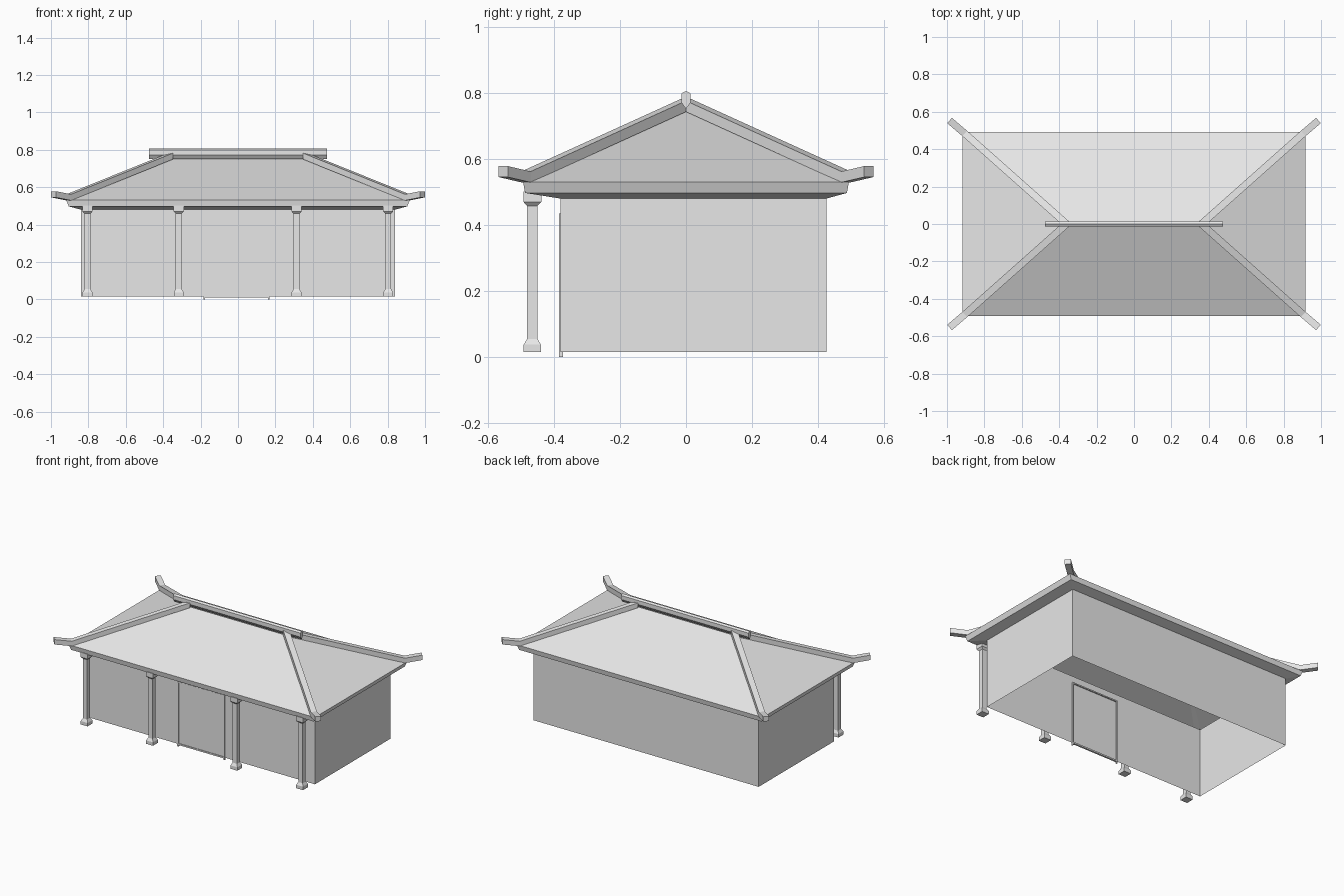
import bpy
import bmesh
from mathutils import Vector

old = bpy.data.objects.get("Cube")
if old:
    bpy.data.objects.remove(old, do_unlink=True)

grey = bpy.data.materials.new("plain_grey")
grey.use_nodes = True
GREY = (0.8, 0.8, 0.8, 1)
grey.diffuse_color = GREY
grey.node_tree.nodes["Principled BSDF"].inputs["Base Color"].default_value = GREY


def finish(name, bm):
    bmesh.ops.recalc_face_normals(bm, faces=bm.faces)
    mesh = bpy.data.meshes.new(name)
    bm.to_mesh(mesh)
    bm.free()
    mesh.materials.append(grey)
    obj = bpy.data.objects.new(name, mesh)
    bpy.context.collection.objects.link(obj)
    return obj


def rect(x, y0, y1, z):
    """Corners of a level rectangle, symmetric in x."""
    return [(-x, y0, z), (x, y0, z), (x, y1, z), (-x, y1, z)]


def loft(name, rings, caps=True):
    """Skin a list of closed rings that share one vertex count."""
    bm = bmesh.new()
    loops = [[bm.verts.new(p) for p in ring] for ring in rings]
    n = len(loops[0])
    for a, b in zip(loops, loops[1:]):
        for i in range(n):
            j = (i + 1) % n
            bm.faces.new((a[i], a[j], b[j], b[i]))
    if caps:
        bm.faces.new(loops[0])
        bm.faces.new(loops[-1])
    return finish(name, bm)


def box(name, x0, x1, y0, y1, z0, z1):
    rings = [[(x0, y0, z), (x1, y0, z), (x1, y1, z), (x0, y1, z)] for z in (z0, z1)]
    return loft(name, rings)


def beam(name, path, section):
    """Sweep an upright section (side, height) along a path in one vertical plane."""
    path = [Vector(p) for p in path]
    along = path[-1] - path[0]
    side = Vector((-along.y, along.x, 0)).normalized()
    rings = [[p + side * s + Vector((0, 0, h)) for s, h in section] for p in path]
    return loft(name, rings)


# Walls: open shell without floor or ceiling
WALL_X, WALL_FRONT, WALL_BACK, WALL_TOP = 0.84, -0.38, 0.425, 0.48
loft("walls", [rect(WALL_X, WALL_FRONT, WALL_BACK, z) for z in (0.015, WALL_TOP)], caps=False)

# Hipped roof: sloping soffit, fascia, four slopes
bm = bmesh.new()
rings = [rect(WALL_X, WALL_FRONT, WALL_BACK, WALL_TOP),
         rect(0.905, -0.487, 0.487, 0.497),
         rect(0.918, -0.493, 0.493, 0.53)]
rings = [[bm.verts.new(p) for p in ring] for ring in rings]
for a, b in zip(rings, rings[1:]):
    for i in range(4):
        j = (i + 1) % 4
        bm.faces.new((a[i], a[j], b[j], b[i]))
fl, fr, br, bl = rings[-1]
left = bm.verts.new((-0.36, 0, 0.747))
right = bm.verts.new((0.36, 0, 0.747))
for face in ((fl, fr, right, left), (br, bl, left, right), (fr, br, right), (bl, fl, left)):
    bm.faces.new(face)
finish("roof", bm)

# Ridge beam with pointed top and bottom
ridge = [(0, -0.055), (0.014, -0.035), (0.014, -0.008), (0, 0), (-0.014, -0.008), (-0.014, -0.035)]
beam("ridge_beam", [(-0.475, 0, 0.806), (0.475, 0, 0.806)], ridge)

# Hip beams with upturned tips
hip = [(-0.019, -0.033), (0.019, -0.033), (0.019, 0), (-0.019, 0)]
for sx, side_name in ((1, "left"), (-1, "right")):
    for sy, end_name in ((-1, "front"), (1, "back")):
        path = [(0.36, 0, 0.782), (0.905, 0.484, 0.562), (0.986, 0.553, 0.578)]
        beam(f"hip_beam_{end_name}_{side_name}", [(sx * x, sy * y, z) for x, y, z in path], hip)

# Porch columns with flared base and cap
COLUMN_Y = -0.465
profile = [(0.026, 0.015), (0.026, 0.038), (0.016, 0.055),
           (0.016, 0.458), (0.027, 0.47), (0.027, 0.502)]
for k, cx in enumerate((-0.805, -0.317, 0.313, 0.803)):
    rings = []
    for r, z in profile:
        rings.append([(cx + dx * r, COLUMN_Y + dy * r, z)
                      for dx, dy in ((-1, -1), (1, -1), (1, 1), (-1, 1))])
    loft(f"column_{k + 1}", rings)

# Door frame: posts, sill and inner lintel
DOOR_L, DOOR_R, DOOR_TOP = -0.18, 0.165, 0.435
for name, x in (("right", DOOR_L), ("left", DOOR_R)):
    box(f"door_post_{name}", x - 0.004, x + 0.004, -0.385, -0.372, 0, DOOR_TOP)
box("door_sill", DOOR_L, DOOR_R, -0.384, -0.372, 0.01, 0.02)
box("door_lintel", DOOR_L, DOOR_R, -0.381, -0.372, DOOR_TOP - 0.008, DOOR_TOP)
